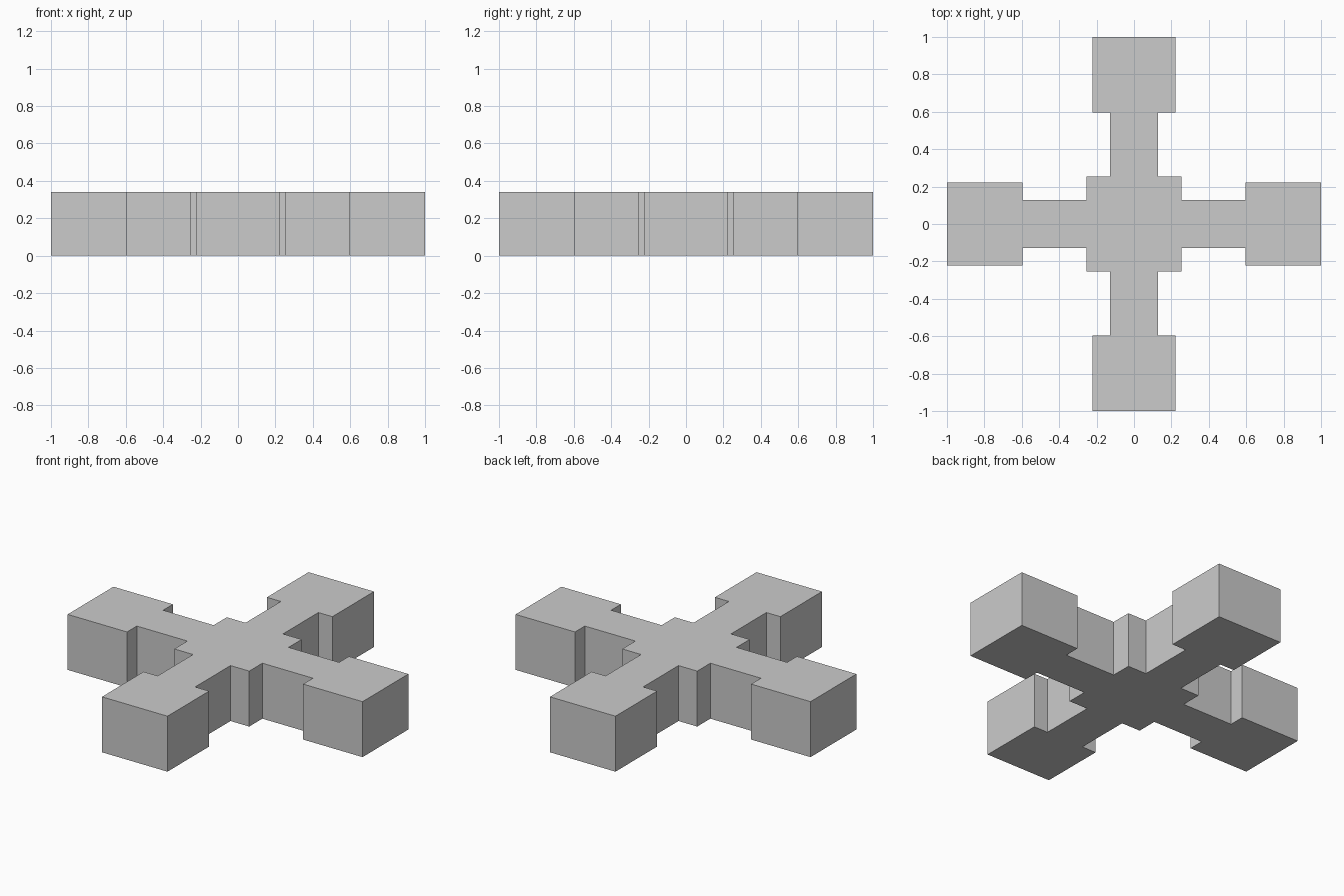
import bpy, bmesh

if "Cube" in bpy.data.objects:
    bpy.data.objects.remove(bpy.data.objects["Cube"])

HEIGHT = 0.34
HUB = 0.254      # half width of centre block
ARM = 0.127      # half width of connecting arm
PAD = 0.222      # half width of end block
PAD_START = 0.597

# outline of one arm, repeated by quarter turns
outline = []
arm = [(HUB, -HUB), (HUB, -ARM), (PAD_START, -ARM), (PAD_START, -PAD), (1, -PAD),
       (1, PAD), (PAD_START, PAD), (PAD_START, ARM), (HUB, ARM)]
for _ in range(4):
    outline += arm
    arm = [(-y, x) for x, y in arm]

# extrude the outline into a solid cross
bm = bmesh.new()
face = bm.faces.new([bm.verts.new((x, y, 0)) for x, y in outline])
top = bmesh.ops.extrude_face_region(bm, geom=[face], use_keep_orig=True)
bmesh.ops.translate(bm, vec=(0, 0, HEIGHT),
                    verts=[v for v in top["geom"] if isinstance(v, bmesh.types.BMVert)])
bmesh.ops.recalc_face_normals(bm, faces=bm.faces)

mesh = bpy.data.meshes.new("cross_block")
bm.to_mesh(mesh)
bm.free()
bpy.context.collection.objects.link(bpy.data.objects.new("cross_block", mesh))
